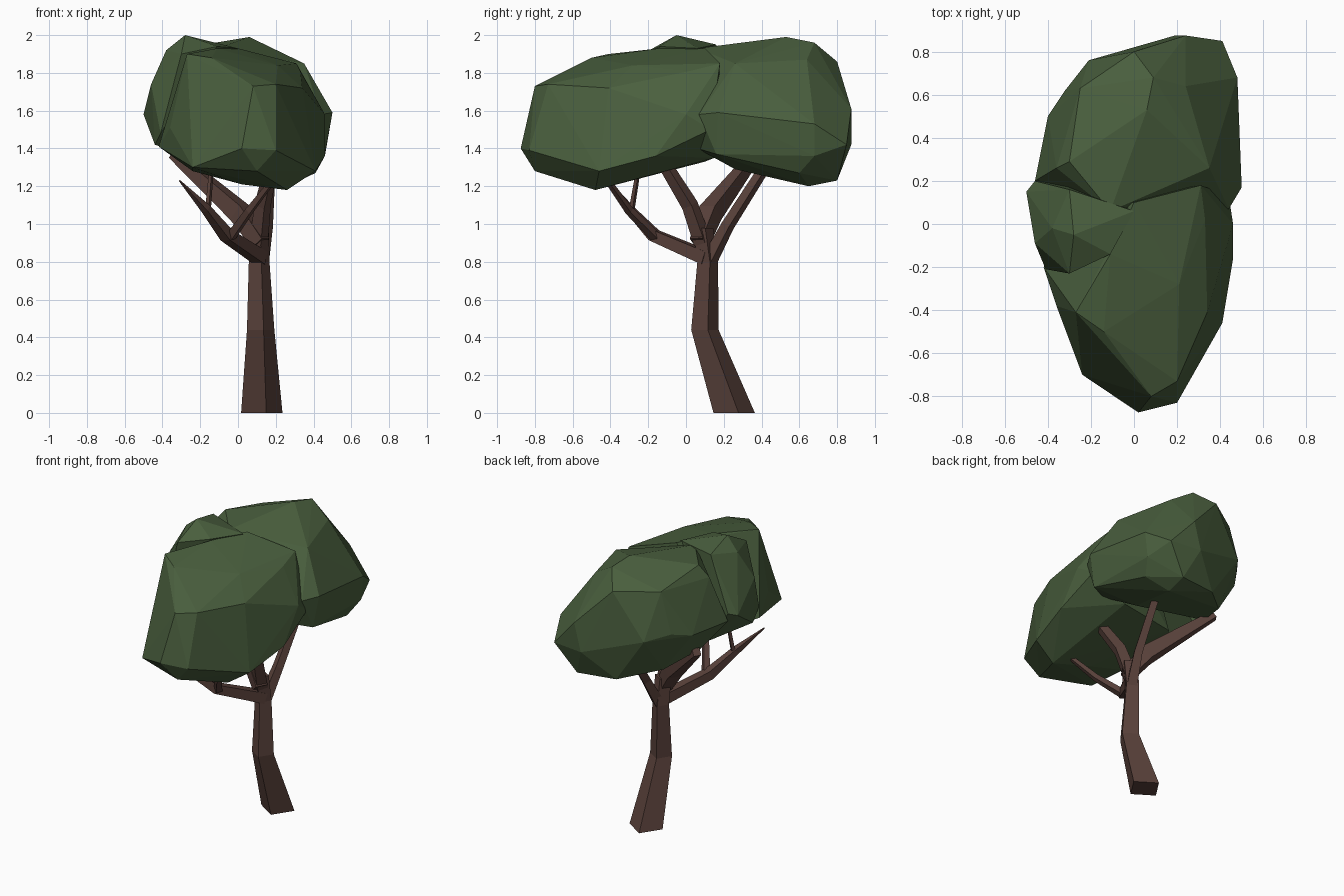
import bpy, bmesh, math
from mathutils import Vector


def material(name, color):
    m = bpy.data.materials.new(name)
    m.diffuse_color = (*color, 1)
    return m


BARK = material("bark", (0.10, 0.053, 0.043))
LEAF = material("leaves", (0.068, 0.115, 0.048))


def finish(bm, name, mat):
    bmesh.ops.recalc_face_normals(bm, faces=bm.faces[:])
    me = bpy.data.meshes.new(name)
    bm.to_mesh(me)
    bm.free()
    me.materials.append(mat)
    ob = bpy.data.objects.new(name, me)
    bpy.context.collection.objects.link(ob)
    return ob


def limb(name, path, upright=False):
    """Four-sided tapering limb through (x, y, z, radius) points."""
    bm = bmesh.new()
    pts = [Vector(p[:3]) for p in path]
    rings = []
    for i, p in enumerate(pts):
        t = pts[min(i + 1, len(pts) - 1)] - pts[max(i - 1, 0)]
        q = Vector((0, 0, 1)).rotation_difference(t)
        ring = []
        for k in range(4):
            a = math.radians(12 + 90 * k)
            off = Vector((math.cos(a), math.sin(a), 0)) * path[i][3]
            ring.append(bm.verts.new(p + (off if upright else q @ off)))
        rings.append(ring)
    for a, b in zip(rings, rings[1:]):
        for k in range(4):
            bm.faces.new((a[k], a[(k + 1) % 4], b[(k + 1) % 4], b[k]))
    bm.faces.new(rings[0])
    bm.faces.new(rings[-1])
    return finish(bm, name, BARK)


def clump(name, points):
    """Faceted leaf mass: convex hull of a few corner points."""
    bm = bmesh.new()
    for p in points:
        bm.verts.new(p)
    bmesh.ops.convex_hull(bm, input=bm.verts[:])
    bmesh.ops.delete(bm, geom=[v for v in bm.verts if not v.link_faces], context='VERTS')
    return finish(bm, name, LEAF)


def merge(base, parts):
    """Union the parts into base and drop them."""
    for part in parts:
        mod = base.modifiers.new("union", 'BOOLEAN')
        mod.operation = 'UNION'
        mod.solver = 'EXACT'
        mod.object = part
    bpy.ops.object.select_all(action='DESELECT')
    bpy.context.view_layer.objects.active = base
    base.select_set(True)
    for mod in list(base.modifiers):
        bpy.ops.object.modifier_apply(modifier=mod.name)
    for part in parts:
        bpy.data.objects.remove(part)


# Trunk
trunk = limb("trunk", [(0.126, 0.255, 0, 0.112), (0.12, 0.10, 0.44, 0.074),
                       (0.112, 0.115, 0.80, 0.056), (0.11, 0.09, 0.98, 0.055)], upright=True)

# Main branches and the twigs forking from the front one
branches = [
    limb("back_left_branch", [(0.12, 0.07, 0.90, 0.055), (0.01, 0.13, 1.06, 0.068),
                              (-0.34, 0.37, 1.37, 0.035)]),
    limb("back_branch", [(0.12, 0.12, 0.80, 0.045), (0.15, 0.22, 0.99, 0.036),
                         (0.17, 0.43, 1.32, 0.03)]),
    limb("middle_branch", [(0.11, 0.09, 0.90, 0.05), (0.13, 0.02, 1.10, 0.045),
                           (0.19, -0.14, 1.36, 0.035)]),
    limb("front_branch", [(0.12, 0.11, 0.82, 0.05), (-0.06, -0.17, 0.94, 0.042),
                          (-0.17, -0.30, 1.08, 0.028), (-0.31, -0.41, 1.23, 0.004)]),
    limb("front_right_twig", [(-0.04, -0.16, 0.93, 0.03), (0.06, -0.30, 1.07, 0.024),
                              (0.20, -0.43, 1.25, 0.015)]),
    limb("front_upper_twig", [(-0.16, -0.29, 1.06, 0.016), (-0.14, -0.25, 1.30, 0.012)])]
merge(trunk, branches)

# Canopy masses
canopy = clump("canopy", [
    (.02, -.875, 1.40), (.20, -.83, 1.39), (.08, -.80, 1.73), (.20, -.73, 1.74),
    (-.24, -.70, 1.30), (.10, -.80, 1.28), (.26, -.48, 1.18), (.02, -.40, 1.21),
    (.41, -.46, 1.28), (.34, -.41, 1.72), (-.36, -.38, 1.51), (-.27, -.41, 1.90),
    (-.14, -.50, 1.88), (.21, -.28, 1.84), (-.11, -.14, 1.93), (.46, -.16, 1.36),
    (.46, 0, 1.58), (.44, .13, 1.50), (.20, .15, 1.35), (-.20, .10, 1.33),
    (-.24, -.40, 1.28), (.31, .18, 1.85), (.33, .02, 1.81), (0, .10, 1.93),
    (-.42, -.20, 1.41)])
back = clump("canopy_back", [
    (.48, .68, 1.53), (.41, .85, 1.42), (.24, .875, 1.61), (.19, .875, 1.42),
    (.46, .68, 1.36), (-.21, .76, 1.55), (-.32, .62, 1.58), (-.40, .50, 1.55),
    (-.46, .20, 1.55), (0, .80, 1.86), (.09, .68, 1.96), (.06, .53, 1.99),
    (-.25, .63, 1.86), (.24, .64, 1.87), (.27, .80, 1.23), (.26, .65, 1.20),
    (0, .76, 1.24), (-.22, .56, 1.29), (-.32, .30, 1.36), (.50, .17, 1.59),
    (.46, .16, 1.37), (.35, .26, 1.85), (.30, .06, 1.40), (-.11, .06, 1.93),
    (.41, .60, 1.27), (.20, .26, 1.29), (-.30, .29, 1.93), (.44, .07, 1.58),
    (-.36, .26, 1.85)])
side = clump("canopy_side", [
    (-.28, -.05, 2.0), (-.38, -.02, 1.92), (-.30, .16, 1.95), (-.50, .15, 1.58),
    (-.46, -.09, 1.74), (-.44, -.10, 1.42), (-.46, .20, 1.60), (-.11, -.14, 1.94),
    (-.30, -.23, 1.90), (-.41, -.21, 1.48), (0, .06, 1.93), (-.32, .20, 1.38)])
merge(canopy, [back, side])
